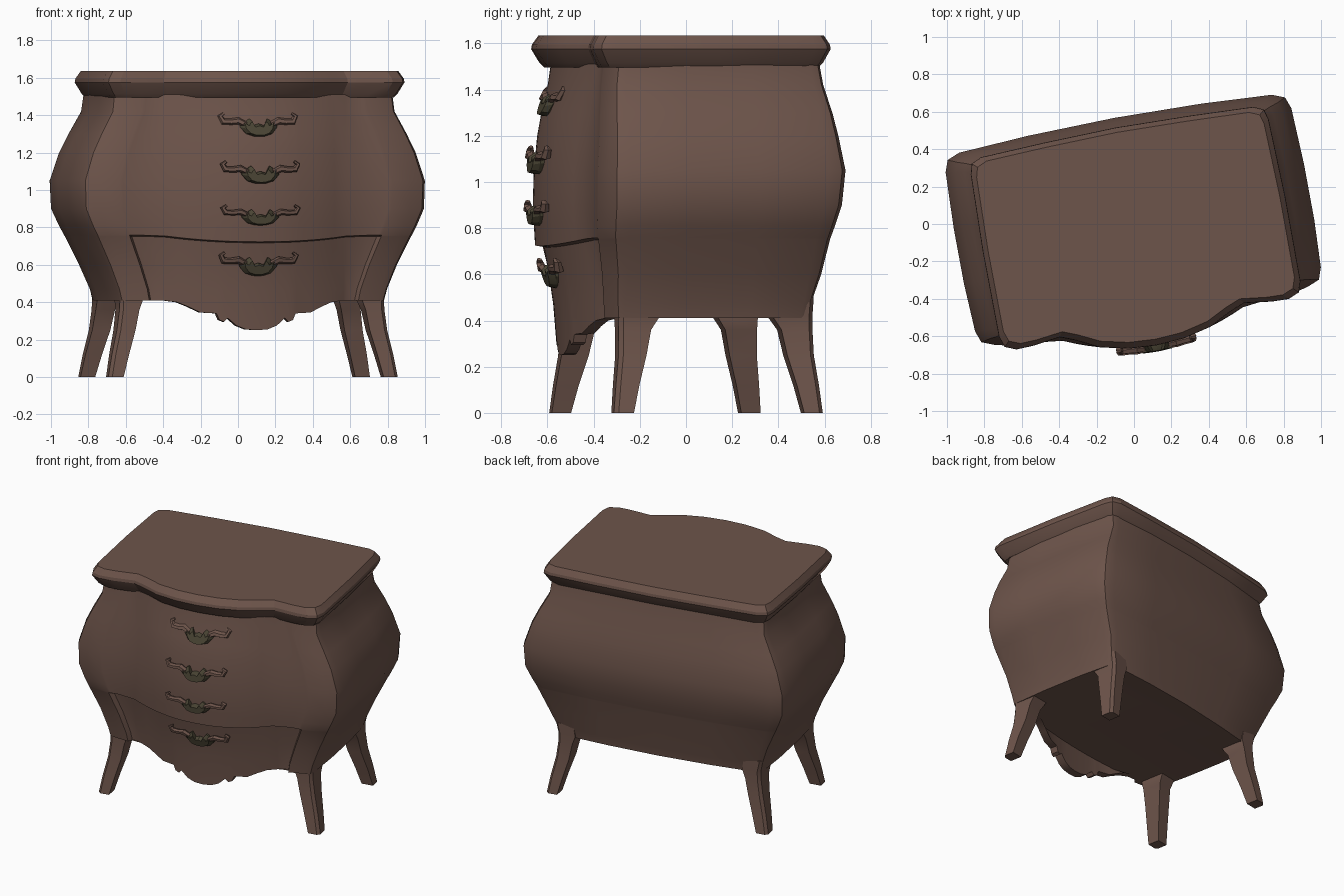
import bpy, bmesh, math

if "Cube" in bpy.data.objects:
    bpy.data.objects.remove(bpy.data.objects["Cube"])

YAW = math.radians(10.5)      # the whole chest is turned on its grid


def material(name, rgb):
    m = bpy.data.materials.new(name)
    m.diffuse_color = (*rgb, 1)
    m.use_nodes = True
    m.node_tree.nodes["Principled BSDF"].inputs["Base Color"].default_value = m.diffuse_color
    return m


WOOD = material("brown_wood", (0.155, 0.09, 0.07))
BRASS = material("dark_brass", (0.07, 0.06, 0.035))


def loft(name, rings, mat, angle=35):
    """Skin closed rings of equal length, cap both ends."""
    bm = bmesh.new()
    rows = [[bm.verts.new(p) for p in ring] for ring in rings]
    n = len(rows[0])
    for a, b in zip(rows, rows[1:]):
        for i in range(n):
            j = (i + 1) % n
            bm.faces.new((a[i], a[j], b[j], b[i]))
    bm.faces.new(rows[0][::-1])
    bm.faces.new(rows[-1])
    bmesh.ops.recalc_face_normals(bm, faces=bm.faces)
    me = bpy.data.meshes.new(name)
    bm.to_mesh(me)
    bm.free()
    ob = bpy.data.objects.new(name, me)
    bpy.context.collection.objects.link(ob)
    me.materials.append(mat)
    ob.rotation_euler.z = YAW
    bpy.ops.object.select_all(action='DESELECT')
    ob.select_set(True)
    bpy.context.view_layer.objects.active = ob
    bpy.ops.object.shade_smooth_by_angle(angle=math.radians(angle))
    return ob


def mirrored(half):
    """Half outline from front centre to back centre -> full loop."""
    return half + [(-p[0], *p[1:]) for p in half[-2:0:-1]]


def interp(x, pts):
    for (x0, y0), (x1, y1) in zip(pts, pts[1:]):
        if x <= x1:
            return y0 + (y1 - y0) * (x - x0) / (x1 - x0)
    return pts[-1][1]


def belly(u):
    return max(0.0, 1 - (abs(u) / 0.52) ** 2.2)


# Scalloped lower edge of the apron: distance from centre, height
APRON = [(0, .25), (.06, .255), (.11, .275), (.155, .315), (.175, .295), (.2, .305),
         (.215, .34), (.3, .345), (.36, .375), (.42, .40), (.49, .41)]
FRONT_U = [u for u, _ in APRON]


def body_ring(z, w, corner, mid, back, r, recess=0, dip=0, apron=False, tuck=0):
    half = []
    for u in FRONT_U + [.7 * w, .77 * w, .79 * w]:
        pillow = .025 if .49 < u else .025 * (u / .49) ** 3
        v = -(corner + pillow + (mid - corner) * belly(u))
        if u < .78 * w:
            v += recess
        zz = interp(u, APRON) if apron else z - dip * belly(u)
        half.append((u, v + tuck, zz))
    half += [(w - r, -corner, z), (w - .25 * r, -corner + .3 * r, z), (w, -corner + r, z),
             (w + .012, -.15, z), (w + .012, .15, z),
             (w, back - r, z), (w - .25 * r, back - .3 * r, z), (w - r, back, z),
             (.5 * w, back + .022, z), (0, back + .032, z)]
    return mirrored(half)


# Bombe body: swelling sides, serpentine front, recessed lower panel and apron
body = [
    body_ring(1.51, .765, .45, .57, .455, .05),
    body_ring(1.42, .775, .46, .585, .47, .05),
    body_ring(1.30, .84, .475, .615, .50, .06),
    body_ring(1.20, .89, .485, .635, .52, .075),
    body_ring(1.05, .94, .50, .65, .545, .09),
    body_ring(.90, .935, .50, .655, .53, .09),
    body_ring(.81, .895, .495, .65, .505, .08),
    body_ring(.758, .868, .49, .645, .49, .075, dip=.035),
    body_ring(.752, .865, .488, .643, .488, .075, recess=.035, dip=.035),
    body_ring(.60, .79, .46, .62, .46, .06, recess=.035),
    body_ring(.47, .735, .445, .60, .42, .04, recess=.035),
    body_ring(.41, .72, .44, .585, .41, .04, recess=.035, apron=True),
    body_ring(.41, .715, .435, .58, .405, .04, recess=.035, apron=True, tuck=.05),
    body_ring(.412, .70, .42, .48, .39, .04),
]
loft("bombe_body", body, WOOD)

# Moulded top slab following the serpentine front
TOP = [(0, -.66), (.15, -.65), (.3, -.615), (.42, -.555), (.5, -.523), (.65, -.542),
       (.74, -.545), (.80, -.52), (.82, -.46), (.822, 0), (.81, .42), (.795, .475), (.74, .50),
       (.4, .515), (0, .525)]


def top_ring(z, inset):
    return [(u * (1 - inset / .8), v * (1 - inset / .55), z) for u, v in mirrored(TOP)]


loft("top_slab", [top_ring(z, d) for z, d in
                  [(1.495, .05), (1.515, .032), (1.575, 0), (1.595, .003), (1.635, .028)]],
     WOOD, 20)

# Four splayed square legs: height, outer corner, thickness in both directions
LEG = [(.50, .735, .43, .13, .20), (.42, .718, .427, .125, .18), (.36, .72, .427, .105, .14),
       (.25, .735, .43, .098, .12), (.12, .765, .447, .09, .10), (0, .787, .46, .08, .085)]
for sx, side in ((-1, "left"), (1, "right")):
    for sy, end in ((-1, "front"), (1, "back")):
        rings = []
        for z, u, v, a, b in LEG:
            c = .018            # clipped outer edge
            rings.append([(sx * p, sy * q, z) for p, q in
                          ((u - a, v), (u - c, v), (u, v - c), (u, v - b), (u - a, v - b))])
        loft(f"{end}_{side}_leg", rings, WOOD, 30)

# Drawer pulls: a scooped brass plate with scrolled arms, leaning with the front
PLATE = [(0, .0), (.03, -.01), (.05, .03), (.065, .02), (.075, .0), (.108, .02),
         (.1, -.02), (.07, -.055), (.03, -.068), (0, -.07)]
ARM = [(.07, -.005, .016), (.11, .015, .02), (.15, .01, .017), (.19, .012, .018),
       (.205, .04, .014), (.185, .055, .008)]
for n, (z0, v0, lean, tall) in enumerate([(1.355, -.585, .4, 1), (1.10, -.645, .1, .95),
                                          (.87, -.65, -.05, .85), (.61, -.585, -.3, 1)], 1):
    def place(u, dv, dz):
        return (u, v0 + dv + lean * dz + .25 * u * u, z0 + dz * tall)

    rings = []
    for dv, s, drop in ((.03, 1, 0), (-.015, 1, 0), (-.042, .72, -.012)):
        rings.append([place(u * s, dv, q * s + drop) for u, q in mirrored(PLATE)])
    loft(f"pull_{n}_plate", rings, BRASS, 25)
    for sx, side in ((-1, "left"), (1, "right")):
        rings = []
        for i, (u, q, r) in enumerate(ARM):
            a, b = ARM[max(i - 1, 0)], ARM[min(i + 1, len(ARM) - 1)]
            t = math.atan2(b[1] - a[1], b[0] - a[0])
            ring = []
            for k in range(6):
                f = k * math.tau / 6
                off = r * math.cos(f)
                ring.append(place(sx * (u - off * math.sin(t)), -.018 + 1.3 * r * math.sin(f),
                                  q + off * math.cos(t)))
            rings.append(ring)
        loft(f"pull_{n}_{side}_arm", rings, WOOD, 25)
